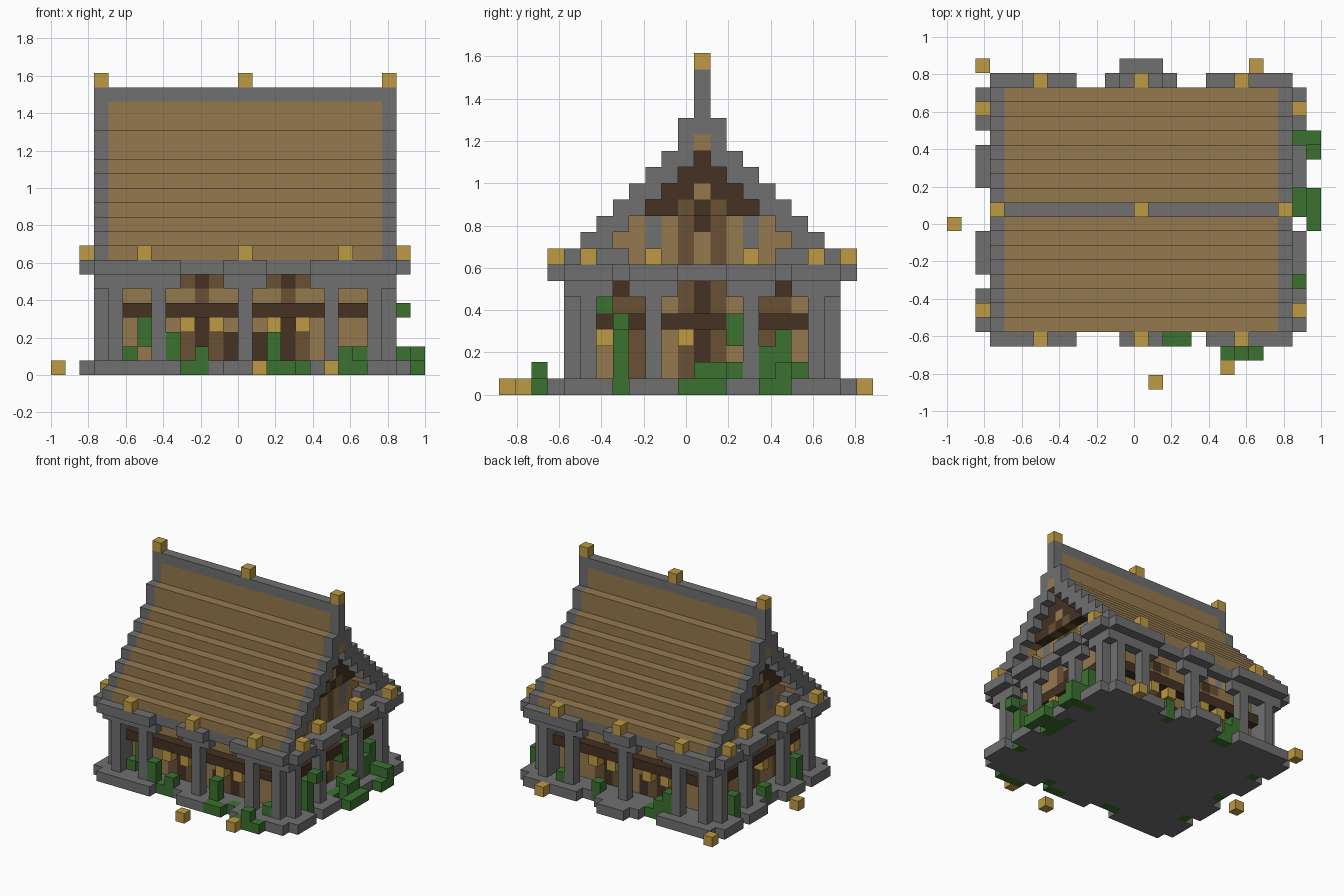
import bpy
import bmesh
from mathutils import Vector

cube = bpy.data.objects.get("Cube")
if cube:
    bpy.data.objects.remove(cube, do_unlink=True)

U = 2 / 26                      # edge of one block
ORIGIN = Vector((-1, -23 * U / 2, 0))
blocks = {}                     # block position -> (part, colour); later parts win


def hexcol(h):
    out = []
    for n in (1, 3, 5):
        c = int(h[n:n + 2], 16) / 255
        out.append(((c + 0.055) / 1.055) ** 2.4)
    return (*out, 1)


COLOURS = {"stone": "#707070", "light_wood": "#95794e", "mid_wood": "#6a5134",
           "dark_wood": "#453222", "gold": "#be9b44", "leaf_green": "#3b7130"}
mats = {}
for name, h in COLOURS.items():
    m = bpy.data.materials.new(name)
    m.use_nodes = True
    m.diffuse_color = hexcol(h)
    m.node_tree.nodes["Principled BSDF"].inputs["Base Color"].default_value = hexcol(h)
    mats[name] = m


def span(v):
    return range(v[0], v[1] + 1) if isinstance(v, tuple) else (v,)


def fill(part, colour, x, y, z, mx=False, my=False):
    """Fill an inclusive block range, optionally mirrored across the house."""
    for i in span(x):
        for j in span(y):
            for k in span(z):
                for a in ({i, 26 - i} if mx else {i}):
                    for b in ({j, 24 - j} if my else {j}):
                        blocks[a, b, k] = (part, colour)


def both(part, colour, x, y, z):
    fill(part, colour, x, y, z, True, True)


# Stepped roof with stone verges and ridge
for d in range(9):
    low, high = 15 - d, 16 - d
    if d == 1:
        high = 16
    if d == 0:
        low, high = 16, 19
    both("roof_slope", "light_wood", (4, 22), 12 - d, (low, high))
    both("roof_verge", "stone", 3, 12 - d, (low, high))
fill("roof_ridge", "stone", (3, 23), 12, 19)

# Foundation and eaves beam share the same stepped outline
fill("foundation", "stone", (3, 23), (4, 20), 0)
both("eaves_beam", "stone", (3, 23), 4, 7)
both("eaves_beam", "stone", 3, (4, 20), 7)
for part, k in (("foundation", 0), ("eaves_beam", 7)):
    both(part, "stone", (3, 8), 3, k)
    both(part, "stone", (12, 14), 3, k)
    both(part, "stone", 2, (4, 6), k)
    both(part, "stone", 2, (8, 10), k)
fill("back_step", "stone", (11, 15), 21, 0)
fill("back_step", "stone", (12, 14), 22, 0)

# Timber walls with framed doorways on the long sides
both("wall", "light_wood", (5, 21), 6, (1, 6))
both("door_frame", "mid_wood", (9, 11), 6, (1, 6))
both("door_panel", "dark_wood", 10, 6, (1, 6))
both("door_panel", "dark_wood", 12, 6, (1, 2))
both("wall", "light_wood", (9, 11), 6, 5)
both("door_frame", "mid_wood", 10, 6, 5)

# End walls and gables
both("end_wall", "light_wood", 5, (6, 18), (1, 7))
both("end_frame", "mid_wood", 5, (7, 8), (1, 5))
both("end_frame", "mid_wood", 5, 11, (1, 7))
both("end_door", "dark_wood", 5, 12, (1, 6))
both("end_frame", "dark_wood", 5, 7, 6)
for k in range(8, 15):
    both("gable_wall", "light_wood", 5, (k - 2, 26 - k), k)
both("gable_frame", "mid_wood", 5, (11, 13), (8, 11))
both("gable_window", "dark_wood", 5, 12, (10, 11))
both("gable_wall", "light_wood", 5, 12, (8, 9))
both("gable_post", "stone", 5, 9, (8, 10))
both("gable_post", "stone", 4, (6, 7), 8)
for k in range(11, 15):
    both("gable_trim", "dark_wood", 4, (k - 2, 26 - k), k)
both("gable_frame", "mid_wood", 4, 11, 11)
both("gable_ornament", "light_wood", 4, 12, 12)
both("gable_ornament", "light_wood", 3, 12, 15)

# Dark rail running around behind the posts
both("rail", "dark_wood", (5, 21), 5, 4)
both("rail", "dark_wood", 4, (6, 18), 4)

# Stone posts with brackets beneath the beam
both("corner_post", "stone", 4, 5, (1, 6))
both("corner_post", "stone", 4, 4, (1, 6))
both("corner_post", "stone", 3, 5, (1, 6))
for i in (7, 13):
    both("long_post", "stone", i, 4, (1, 6))
    both("long_bracket", "stone", (i - 1, i + 1), 4, 6)
both("side_post", "stone", 3, 9, (1, 6))
both("side_bracket", "stone", 3, (8, 10), 6)
both("corner_bracket", "stone", (3, 5), 4, 6)
both("corner_bracket", "stone", 3, (4, 6), 6)

# Gold lanterns on ridge, eaves, doors and ground
both("ridge_lantern", "gold", 3, 12, 20)
fill("ridge_lantern", "gold", 13, 12, 20)
for i in (6, 13):
    both("eaves_lantern", "gold", i, 3, 8)
both("eaves_lantern", "gold", 2, 5, 8)
both("side_lantern", "gold", 3, 9, 8)
both("door_lantern", "gold", 9, 5, 3)
both("door_lantern", "gold", 11, 5, 3)
fill("side_door_lantern", "gold", 22, 11, 3, mx=True)
fill("side_door_lantern", "gold", 22, 6, 3, mx=True)
for spot in ((0, 11), (14, 0), (19, 1), (2, 22), (21, 22)):
    fill("ground_lantern", "gold", *spot, 0)

# Bushes along the front
for x, y, z in ((5, 5, 1), (6, 5, (2, 3)), (8, 4, (1, 2)), ((9, 10), 4, 0),
                (10, 4, 1), ((15, 16), 3, 0), (17, 4, 0), (15, 4, (1, 2)),
                ((19, 21), 2, 0), (20, 2, 1), (21, 4, 1)):
    fill("front_bush", "leaf_green", x, y, z)

# Bushes along the right-hand end
for x, y, z in ((23, 7, (0, 3)), (24, 7, 4), (22, 6, 5), (24, (12, 13), (0, 1)),
                (25, (11, 13), 0), (23, (11, 14), 0), (23, (13, 14), 1),
                (22, 14, (3, 4)), (23, 16, (1, 2)), (23, 17, (0, 3)),
                (24, 17, (0, 1)), (25, 17, (0, 1)), (25, 16, 0), (22, 18, 1)):
    fill("end_bush", "leaf_green", x, y, z)

# Sparser bushes at the back and far end
for x, y, z in ((9, 20, (0, 1)), (10, 20, 0), (8, 20, (1, 2)), (16, 20, (0, 1)),
                (20, 20, 1), (3, 7, (0, 2)), (3, 12, (0, 1)), (3, 17, (0, 2))):
    fill("back_bush", "leaf_green", x, y, z)

# Turn blocks into one mesh per part and colour, keeping only exposed faces
AXES = [(Vector((1, 0, 0)), Vector((0, 1, 0)), Vector((0, 0, 1))),
        (Vector((0, 1, 0)), Vector((0, 0, 1)), Vector((1, 0, 0))),
        (Vector((0, 0, 1)), Vector((1, 0, 0)), Vector((0, 1, 0)))]
groups = {}
for pos, key in blocks.items():
    groups.setdefault(key, []).append(pos)

for (part, colour), cells in groups.items():
    bm = bmesh.new()
    for pos in cells:
        centre = Vector(pos) + Vector((0.5, 0.5, 0.5))
        for n, u, v in AXES:
            for s in (1, -1):
                if tuple(int(c) for c in Vector(pos) + n * s) in blocks:
                    continue
                corners = [(1, 1), (-1, 1), (-1, -1), (1, -1)][::s]
                bm.faces.new([bm.verts.new(ORIGIN + U * (centre + (n * s + u * a + v * b) / 2))
                              for a, b in corners])
    bmesh.ops.remove_doubles(bm, verts=bm.verts, dist=U / 100)
    mesh = bpy.data.meshes.new(part)
    bm.to_mesh(mesh)
    bm.free()
    if mesh.polygons:
        mesh.materials.append(mats[colour])
        bpy.context.collection.objects.link(bpy.data.objects.new(part, mesh))
